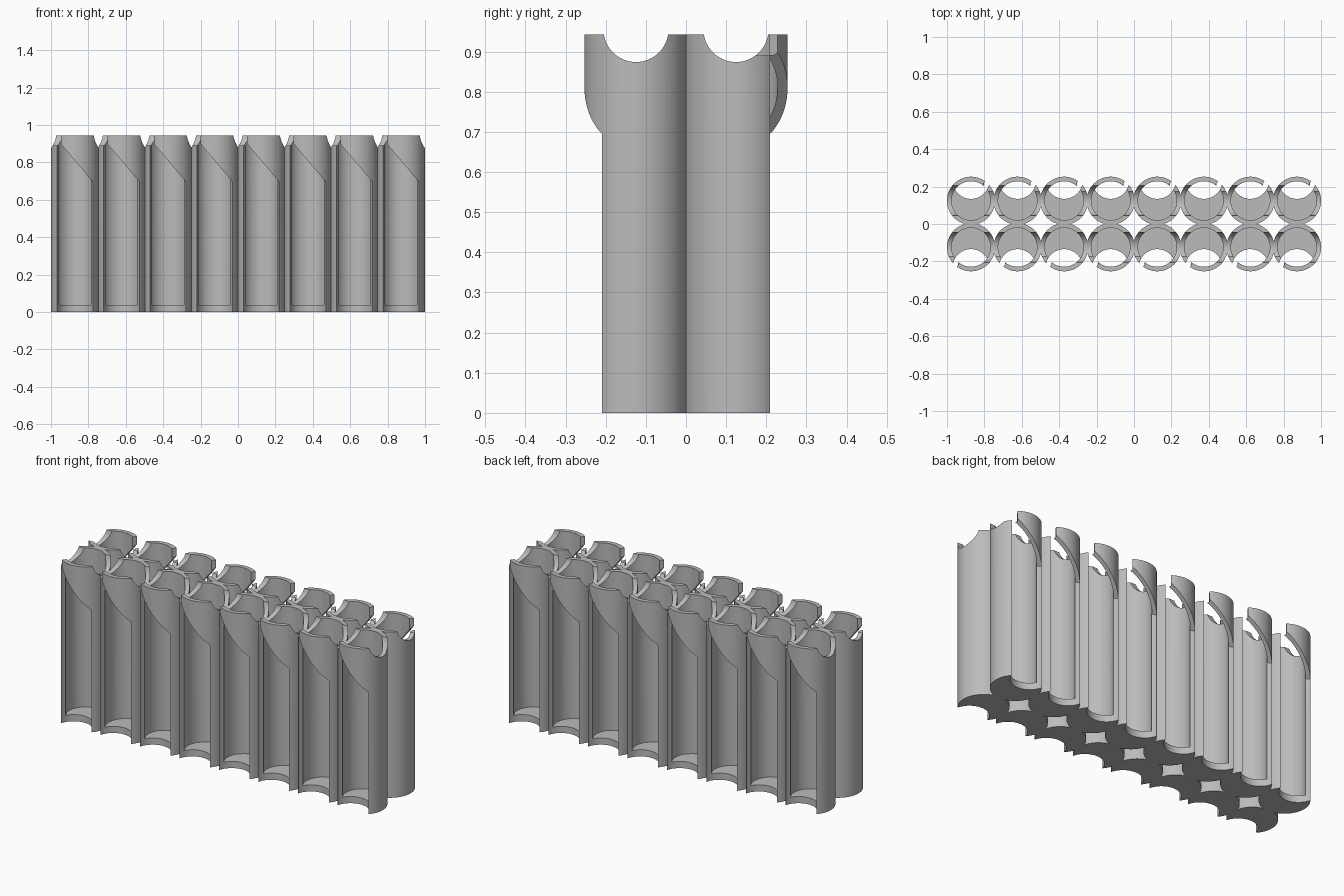
import bpy, bmesh, math
from mathutils import Matrix, Vector

cube = bpy.data.objects.get("Cube")
if cube:
    bpy.data.objects.remove(cube, do_unlink=True)

PITCH, OUTER, INNER = 0.249, 0.1285, 0.104
HEIGHT, FLOOR, SEGS = 0.943, 0.038, 72

grey = bpy.data.materials.new("plain grey")
grey.use_nodes = True
COLOUR = (0.5, 0.5, 0.5, 1)
grey.diffuse_color = COLOUR
grey.node_tree.nodes["Principled BSDF"].inputs["Base Color"].default_value = COLOUR


def make_object(name, bm):
    bmesh.ops.recalc_face_normals(bm, faces=bm.faces)
    mesh = bpy.data.meshes.new(name)
    bm.to_mesh(mesh)
    bm.free()
    obj = bpy.data.objects.new(name, mesh)
    bpy.context.collection.objects.link(obj)
    return obj


def cylinder(name, radius, low, high, y=0.0, slope=0.0):
    """Upright cylinder whose top can slope along x."""
    bm = bmesh.new()
    bmesh.ops.create_cone(bm, cap_ends=True, segments=SEGS, radius1=radius,
                          radius2=radius, depth=1)
    for v in bm.verts:
        v.co.z = high + slope * v.co.x if v.co.z > 0 else low
        v.co.y += y
    return make_object(name, bm)


def prism(name, outline, low, high):
    bm = bmesh.new()
    face = bm.faces.new([bm.verts.new((x, y, low)) for x, y in outline])
    ext = bmesh.ops.extrude_face_region(bm, geom=[face])
    top = [g for g in ext["geom"] if isinstance(g, bmesh.types.BMVert)]
    bmesh.ops.translate(bm, verts=top, vec=(0, 0, high - low))
    return make_object(name, bm)


# One tube, open at the top
tube = cylinder("tube", OUTER, 0, HEIGHT)
bore = cylinder("bore_cutter", INNER, FLOOR, 1.2)

# Tall front slot with a slanted top, leaving a hook-shaped band above it
slot = cylinder("slot_cutter", 0.099, -0.1, 0.809, y=-0.109, slope=-1.185)

# Round scoop across the rim
scoop = cylinder("scoop_cutter", 0.081, -0.3, 0.3)
scoop.data.transform(Matrix.Translation((0, 0, 0.955)) @ Matrix.Rotation(math.pi / 2, 4, "Y"))

# Gap that frees the end of the hook
a = math.radians(36)
gap = prism("gap_cutter", [(0, 0), (-0.25 * math.sin(a), -0.25 * math.cos(a)),
                           (-0.25, -0.16), (-0.25, -0.02)], 0.89, 1.2)

cutters = [bore, slot, scoop, gap]
for cutter in cutters:
    cutter.hide_render = True
    mod = tube.modifiers.new(cutter.name, "BOOLEAN")
    mod.operation = "DIFFERENCE"
    mod.solver = "EXACT"
    mod.object = cutter

deps = bpy.context.evaluated_depsgraph_get()
tube_mesh = bpy.data.meshes.new_from_object(tube.evaluated_get(deps))
tube_mesh.name = "tube"
for obj in [tube] + cutters:
    bpy.data.objects.remove(obj, do_unlink=True)
tube_mesh.materials.clear()
tube_mesh.materials.append(grey)

# Two rows of eight, the back row turned to face backwards
tubes = []
for row, side, turn in (("front", -1, 0), ("back", 1, math.pi)):
    for i in range(8):
        obj = bpy.data.objects.new(f"{row}_tube_{i + 1}", tube_mesh)
        obj.location = ((i - 3.5) * PITCH, side * PITCH / 2, 0)
        obj.rotation_euler.z = turn
        bpy.context.collection.objects.link(obj)
        tubes.append(obj)

# Smooth walls with crisp rims
bpy.ops.object.select_all(action="DESELECT")
tubes[0].select_set(True)
bpy.context.view_layer.objects.active = tubes[0]
bpy.ops.object.shade_smooth_by_angle(angle=math.radians(30))
